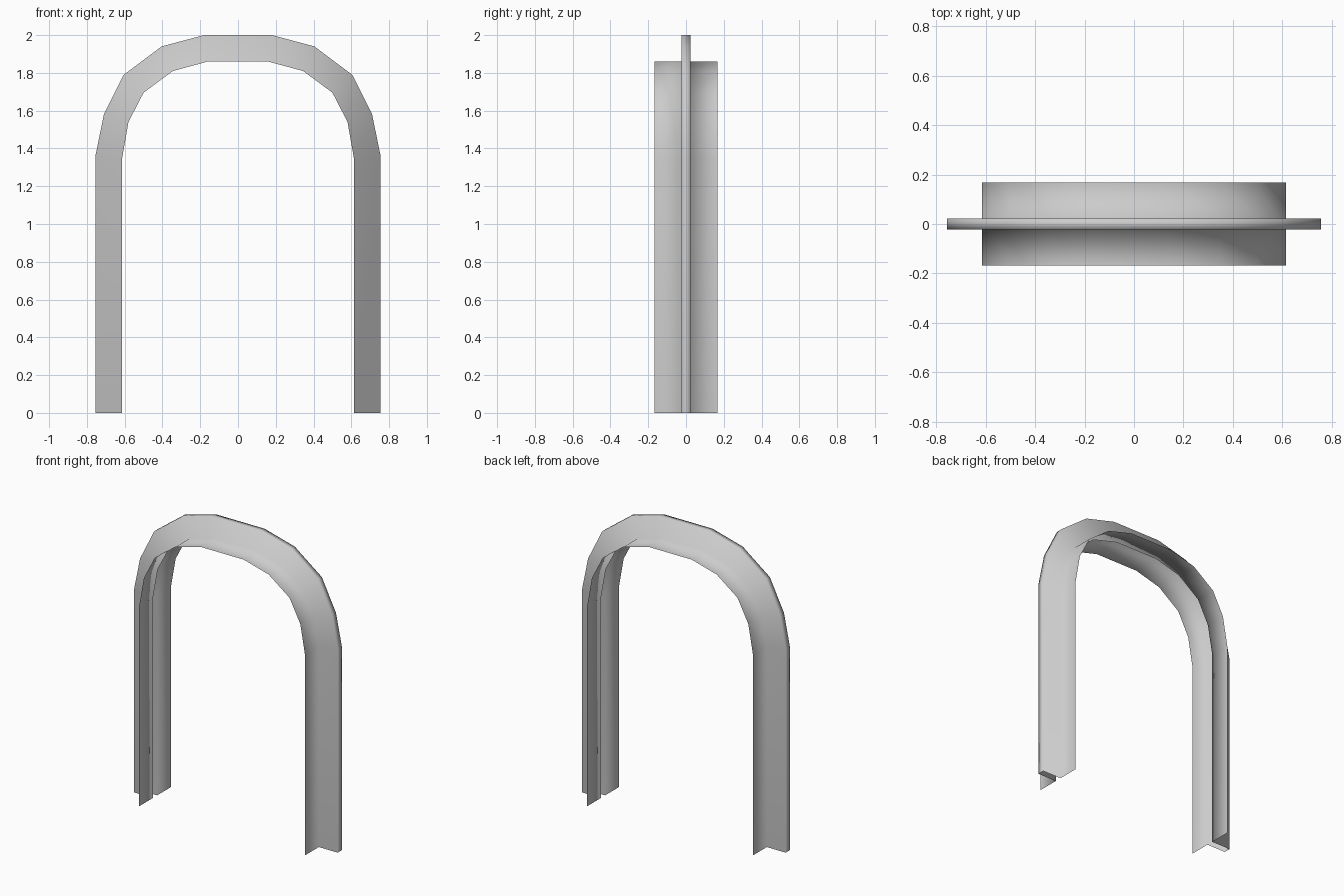
import bpy
import bmesh

cube = bpy.data.objects.get("Cube")
if cube:
    bpy.data.objects.remove(cube, do_unlink=True)

# Single plain grey
grey = bpy.data.materials.new("light_grey")
grey.use_nodes = True
colour = (0.6, 0.6, 0.6, 1.0)
grey.diffuse_color = colour
grey.node_tree.nodes["Principled BSDF"].inputs["Base Color"].default_value = colour

FLANGE = 0.168   # half depth of the inner flanges
RIB = 0.023      # half thickness of the raised rib

# Half outlines of the arch, from the foot to the crown
outer = [(0.755, 0), (0.755, 1.36), (0.71, 1.58), (0.605, 1.79), (0.405, 1.94), (0.18, 2.0)]
inner = [(0.615, 0), (0.615, 1.34), (0.58, 1.54), (0.5, 1.695), (0.345, 1.81), (0.16, 1.86)]


def full_arch(half):
    return half + [(-x, z) for x, z in reversed(half)]


# Open hat-shaped section: flange, rib side, rib edge, rib side, flange
section = [("inner", -FLANGE), ("inner", -RIB), ("outer", -RIB),
           ("outer", RIB), ("inner", RIB), ("inner", FLANGE)]
paths = {"inner": full_arch(inner), "outer": full_arch(outer)}

# Sweep the section along the arch
bm = bmesh.new()
rows = [[bm.verts.new((x, y, z)) for x, z in paths[side]] for side, y in section]
for a, b in zip(rows, rows[1:]):
    for i in range(len(a) - 1):
        face = bm.faces.new((a[i], b[i], b[i + 1], a[i + 1]))
        face.smooth = True

mesh = bpy.data.meshes.new("arch_frame")
bm.to_mesh(mesh)
bm.free()
mesh.materials.append(grey)
arch = bpy.data.objects.new("arch_frame", mesh)
bpy.context.collection.objects.link(arch)
